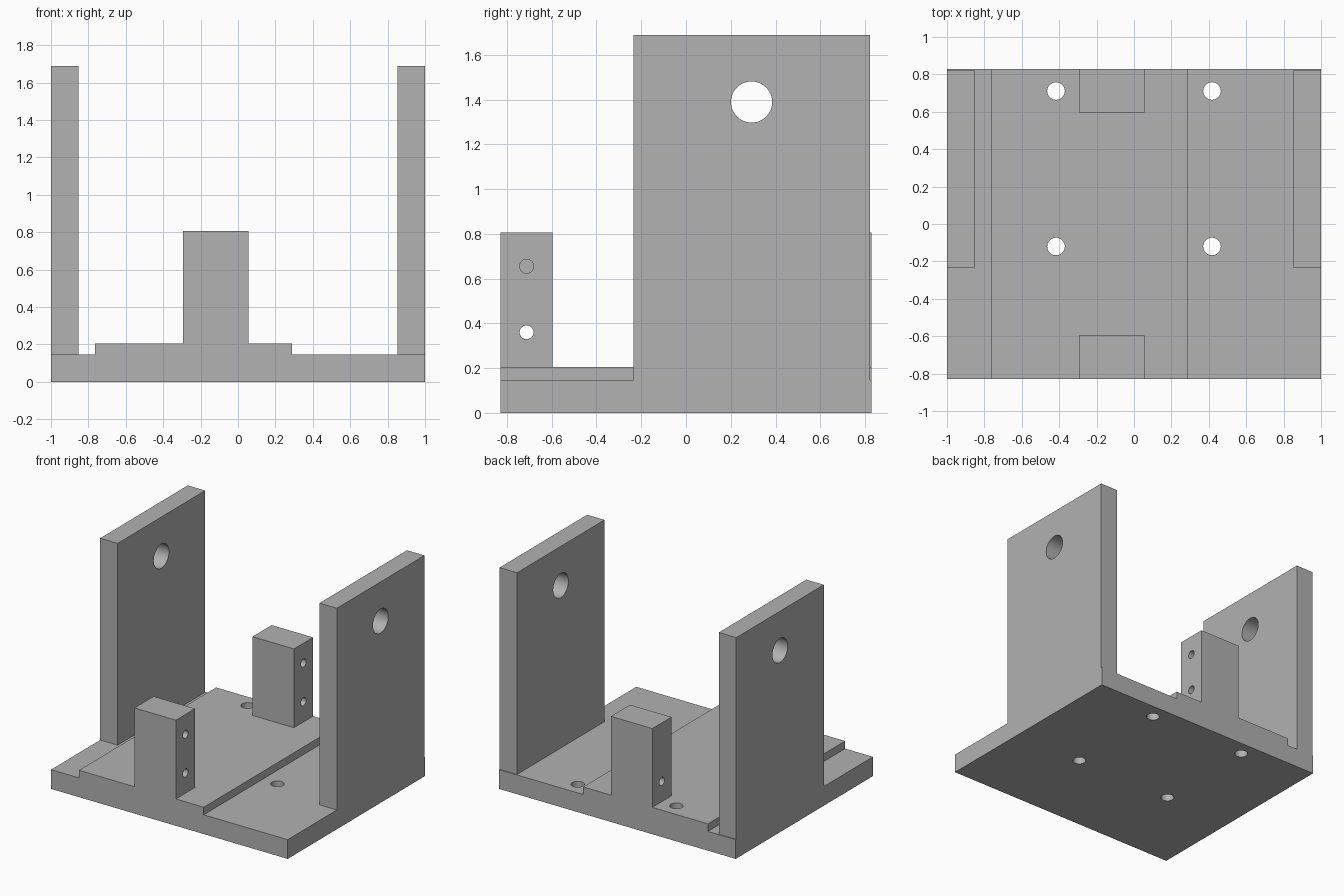
import bpy
import bmesh
import math
from mathutils import Vector

if "Cube" in bpy.data.objects:
    bpy.data.objects.remove(bpy.data.objects["Cube"], do_unlink=True)

# Single plain grey
grey = bpy.data.materials.new("plain grey")
grey.use_nodes = True
colour = (0.445, 0.445, 0.445, 1)
grey.diffuse_color = colour
grey.node_tree.nodes["Principled BSDF"].inputs["Base Color"].default_value = colour

DEPTH = 0.828      # half depth of the base
BASE_TOP = 0.147
PAD_TOP = 0.205


def prism(name, profile, y0, y1):
    """Extrude an (x, z) profile from y0 to y1."""
    bm = bmesh.new()
    face = bm.faces.new([bm.verts.new((x, y0, z)) for x, z in profile])
    new = bmesh.ops.extrude_face_region(bm, geom=[face])["geom"]
    verts = [v for v in new if isinstance(v, bmesh.types.BMVert)]
    bmesh.ops.translate(bm, verts=verts, vec=(0, y1 - y0, 0))
    bmesh.ops.recalc_face_normals(bm, faces=bm.faces)
    mesh = bpy.data.meshes.new(name)
    bm.to_mesh(mesh)
    bm.free()
    mesh.materials.append(grey)
    obj = bpy.data.objects.new(name, mesh)
    bpy.context.collection.objects.link(obj)
    return obj


def box(name, x0, x1, y0, y1, z0, z1):
    return prism(name, [(x0, z0), (x1, z0), (x1, z1), (x0, z1)], y0, y1)


def drill(obj, start, end, radius):
    """Cut a round hole between two points."""
    a, b = Vector(start), Vector(end)
    bpy.ops.mesh.primitive_cylinder_add(
        vertices=48, radius=radius, depth=(b - a).length, location=(a + b) / 2,
        rotation=(b - a).to_track_quat('Z', 'Y').to_euler())
    cutter = bpy.context.object
    cutter.hide_render = True
    cutter.data.materials.append(grey)
    mod = obj.modifiers.new("hole", 'BOOLEAN')
    mod.operation = 'DIFFERENCE'
    mod.solver = 'EXACT'
    mod.object = cutter
    bpy.ops.object.select_all(action='DESELECT')
    obj.select_set(True)
    bpy.context.view_layer.objects.active = obj
    bpy.ops.object.modifier_apply(modifier=mod.name)
    bpy.data.objects.remove(cutter, do_unlink=True)


parts = []

# Base plate with the raised off-centre track, and four screw holes
base = prism("base_plate", [
    (-1, 0), (1, 0), (1, BASE_TOP), (0.29, BASE_TOP), (0.29, PAD_TOP),
    (-0.765, PAD_TOP), (-0.765, BASE_TOP), (-1, BASE_TOP)], -DEPTH, DEPTH)
for x in (-0.417, 0.417):
    for y in (-0.12, 0.711):
        drill(base, (x, y, -0.1), (x, y, 0.4), 0.047)
parts.append(base)

# Tall side walls with an axle hole
for side, x0, x1 in (("right", -1, -0.853), ("left", 0.853, 1)):
    wall = box(side + "_wall", x0, x1, -0.235, 0.822, BASE_TOP, 1.688)
    drill(wall, (x0 - 0.1, 0.293, 1.389), (x1 + 0.1, 0.293, 1.389), 0.092)
    parts.append(wall)

# Mounting posts: lower hole goes through, upper hole is blind
for end, y0, y1 in (("front", -DEPTH, -0.597), ("back", 0.597, DEPTH)):
    post = box(end + "_post", -0.295, 0.055, y0, y1, PAD_TOP, 0.807)
    y = (y0 + y1) / 2
    drill(post, (-0.4, y, 0.36), (0.2, y, 0.36), 0.031)
    drill(post, (-0.18, y, 0.655), (0.2, y, 0.655), 0.031)
    parts.append(post)

# Smooth hole walls, sharp edges elsewhere
bpy.ops.object.select_all(action='DESELECT')
for obj in parts:
    obj.select_set(True)
bpy.context.view_layer.objects.active = base
bpy.ops.object.shade_smooth_by_angle(angle=math.radians(30))
